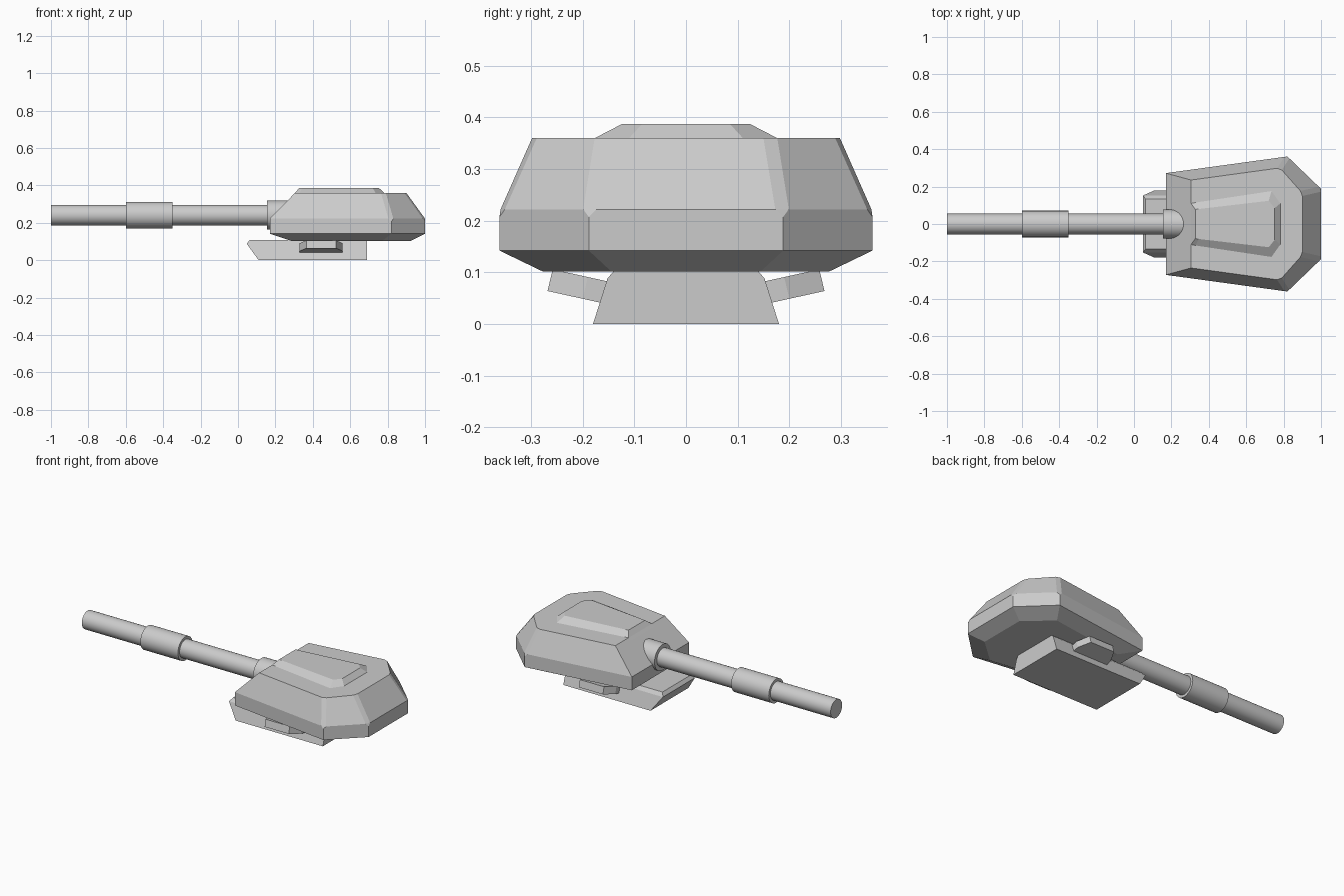
import bpy, bmesh, math

if "Cube" in bpy.data.objects:
    bpy.data.objects.remove(bpy.data.objects["Cube"])


def loft(name, rings, bevel_test=None, width=0.015):
    """Skin a stack of equal-length point loops and cap both ends."""
    bm = bmesh.new()
    loops = [[bm.verts.new(p) for p in r] for r in rings]
    n = len(rings[0])
    for a, b in zip(loops, loops[1:]):
        for i in range(n):
            j = (i + 1) % n
            bm.faces.new((a[i], a[j], b[j], b[i]))
    bm.faces.new(loops[0][::-1])
    bm.faces.new(loops[-1])
    if bevel_test:
        edges = [e for e in bm.edges if bevel_test(*[v.co for v in e.verts])]
        bmesh.ops.bevel(bm, geom=edges, offset=width, segments=1,
                        affect='EDGES', profile=0.5)
    bmesh.ops.recalc_face_normals(bm, faces=bm.faces)
    me = bpy.data.meshes.new(name)
    bm.to_mesh(me)
    bm.free()
    ob = bpy.data.objects.new(name, me)
    bpy.context.collection.objects.link(ob)
    return ob


def ring(half, z):
    """Mirror half an outline (front to back) across y = 0 at height z."""
    pts = [(x, y) for x, y in half] + [(x, -y) for x, y in reversed(half)]
    return [(x, y, z) for x, y in pts]


# Turret shell: hexagonal plan, chamfered rear corners above the belt
def rear_corner(a, b):
    return abs(a.z - b.z) > 0.1 and min(a.x, b.x) > 0.6


loft("turret_shell", [
    ring([(0.29, 0.21), (0.77, 0.278), (0.92, 0.145)], 0.102),
    ring([(0.17, 0.272), (0.82, 0.361), (1.0, 0.188)], 0.142),
    ring([(0.17, 0.272), (0.82, 0.361), (1.0, 0.188)], 0.222),
    ring([(0.305, 0.235), (0.78, 0.30), (0.90, 0.165)], 0.36),
], rear_corner)

# Raised roof panel, flaring to the rear
loft("roof_panel", [
    ring([(0.29, 0.11), (0.33, 0.115), (0.735, 0.176), (0.782, 0.11)], 0.345),
    ring([(0.305, 0.11), (0.33, 0.115), (0.735, 0.176), (0.782, 0.11)], 0.36),
    ring([(0.328, 0.078), (0.345, 0.08), (0.72, 0.124), (0.752, 0.085)], 0.387),
])

# Base mount: raked nose, sides leaning inward
loft("base_mount", [
    ring([(0.11, 0.18), (0.69, 0.18)], 0.0),
    ring([(0.047, 0.152), (0.69, 0.152)], 0.088),
    ring([(0.062, 0.135), (0.69, 0.135)], 0.108),
])

# Side pods: tilted blocks with clipped outer corners
plan = [(-0.115, 0.13), (-0.115, 0.20), (-0.08, 0.268),
        (0.08, 0.268), (0.115, 0.20), (0.115, 0.13)]
for side, s in (("right", 1), ("left", -1)):
    low = [(0.445 + x, s * y, 0.04 + 0.22 * (y - 0.16)) for x, y in plan]
    high = [(x, y - s * 0.01, z + 0.042) for x, y, z in low]
    loft(side + "_pod", [low, high])


# Gun: barrel, sleeve and mantlet collar
def tube(name, x0, x1, r):
    bpy.ops.mesh.primitive_cylinder_add(
        vertices=32, radius=r, depth=x1 - x0,
        location=((x0 + x1) / 2, 0, 0.241), rotation=(0, math.pi / 2, 0))
    ob = bpy.context.object
    ob.name = name
    bpy.ops.object.shade_smooth_by_angle(angle=math.radians(30))


tube("barrel", -1.0, 0.3, 0.055)
tube("barrel_sleeve", -0.6, -0.35, 0.071)
tube("mantlet_collar", 0.155, 0.32, 0.078)
